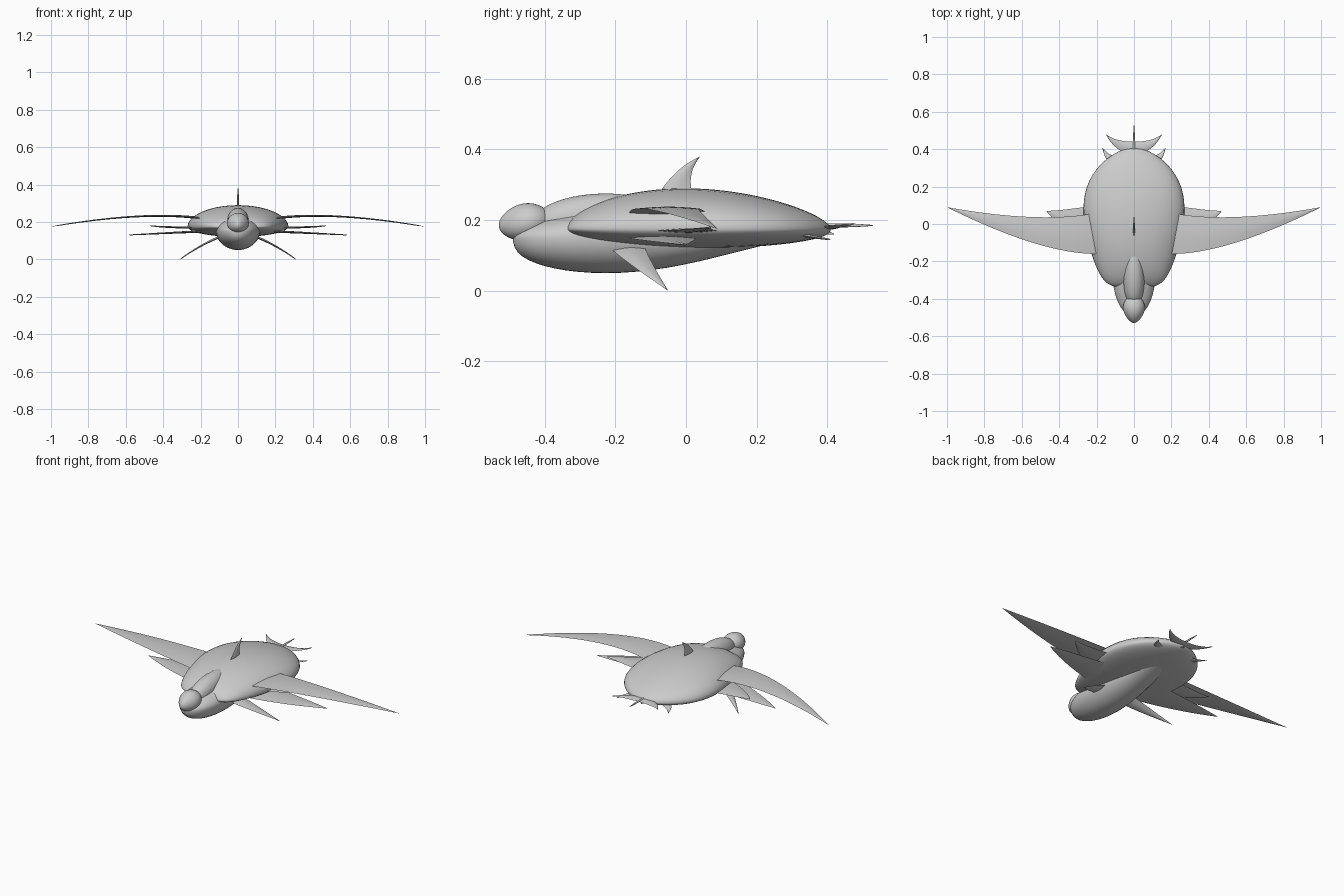
import bpy, bmesh, math
from mathutils import Vector

cube = bpy.data.objects.get("Cube")
if cube:
    bpy.data.objects.remove(cube)

grey = bpy.data.materials.new("skin grey")
grey.use_nodes = True
COLOR = (0.6, 0.6, 0.6, 1)
grey.diffuse_color = COLOR
grey.node_tree.nodes["Principled BSDF"].inputs["Base Color"].default_value = COLOR


def mix(start, end, t):
    return start + (end - start) * t


def skin(name, rings, mirrored=False):
    """Bridge closed rings into a capped, smooth-shaded surface."""
    bm = bmesh.new()
    loops = [[bm.verts.new(point) for point in ring] for ring in rings]
    for near, far in zip(loops, loops[1:]):
        for i in range(len(near)):
            bm.faces.new((near[i - 1], near[i], far[i], far[i - 1]))
    bm.faces.new(loops[0])
    bm.faces.new(loops[-1])
    bmesh.ops.recalc_face_normals(bm, faces=bm.faces)
    mesh = bpy.data.meshes.new(name)
    bm.to_mesh(mesh)
    bm.free()
    mesh.materials.append(grey)
    part = bpy.data.objects.new(name, mesh)
    bpy.context.collection.objects.link(part)
    if mirrored:
        part.modifiers.new("Mirror", 'MIRROR')
    bpy.ops.object.select_all(action='DESELECT')
    part.select_set(True)
    bpy.context.view_layer.objects.active = part
    bpy.ops.object.shade_smooth_by_angle(angle=math.radians(50))


def swell(size, peak, nose=0.5, rear=0.5):
    """Rounded taper along a hull: fullest at peak, blunter for low exponents."""
    skew = math.log(0.5) / math.log(peak)
    return lambda t: size * math.sin(math.pi * t ** skew) ** mix(nose, rear, t)


def hull(name, front, back, edge, width, rise, drop, stations=32, sides=40):
    """Loft along y around an edge line with separate upper and lower swells."""
    rings = []
    for k in range(stations):
        t = (1 - math.cos(math.pi * (k + 0.5) / stations)) / 2
        middle = mix(*edge, t)
        ring = []
        for i in range(sides):
            angle = math.tau * i / sides
            up = math.sin(angle)
            height = rise(t) if up > 0 else drop(t)
            ring.append((width(t) * math.cos(angle), mix(front, back, t), middle + up * height))
        rings.append(ring)
    skin(name, rings)


def curve(start, bend, end, t):
    return start.lerp(bend, t).lerp(bend.lerp(end, t), t)


def fin(name, front, front_bend, back, back_bend, tip, thick=0.014, mirrored=True, steps=24):
    """Thin lens-section blade between two curved edges that meet at the tip."""
    front, front_bend, back, back_bend, tip = map(Vector, (front, front_bend, back, back_bend, tip))
    normal = (back - front).cross(tip - front).normalized()
    across = [i / 6 for i in range(6)]
    rings = []
    for k in range(steps):
        t = k / steps
        lead = curve(front, front_bend, tip, t)
        trail = curve(back, back_bend, tip, t)
        bulge = normal * mix(thick, thick / 3, t) / 2
        upper = [lead.lerp(trail, s) + bulge * math.sin(math.pi * s) for s in across]
        lower = [trail.lerp(lead, s) - bulge * math.sin(math.pi * s) for s in across]
        rings.append(upper + lower)
    rings.append([point.lerp(tip, 0.9) for point in rings[-1]])
    skin(name, rings, mirrored)


# Broad domed back
hull("back_shell", -0.34, 0.41, edge=(0.175, 0.175),
     width=swell(0.27, 0.56, nose=0.2, rear=0.55),
     rise=swell(0.115, 0.45, nose=0.6, rear=0.6),
     drop=swell(0.055, 0.5, nose=0.4, rear=0.4))

# Lower body with the jaw at its front
hull("belly", -0.49, 0.42, edge=(0.15, 0.16),
     width=swell(0.118, 0.3, nose=0.8, rear=0.7),
     rise=swell(0.08, 0.4, nose=0.7, rear=0.7),
     drop=swell(0.103, 0.3, nose=0.7, rear=1.6))

# Rounded snout and the ridge running back from it
hull("head", -0.53, -0.38, edge=(0.185, 0.2),
     width=swell(0.058, 0.56), rise=swell(0.055, 0.5), drop=swell(0.05, 0.5))
hull("neck_ridge", -0.43, -0.1, edge=(0.19, 0.24),
     width=swell(0.056, 0.4), rise=swell(0.06, 0.4), drop=swell(0.05, 0.5))

# Long upper wings, then two shorter pairs below
fin("upper_wing", front=(0.2, -0.16, 0.22), front_bend=(0.5, -0.16, 0.26),
    back=(0.2, 0.06, 0.22), back_bend=(0.5, 0, 0.26), tip=(1, 0.09, 0.175))
fin("middle_wing", front=(0.2, -0.1, 0.17), front_bend=(0.4, -0.02, 0.17),
    back=(0.2, 0.1, 0.17), back_bend=(0.4, 0.07, 0.17), tip=(0.47, 0.07, 0.18))
fin("lower_wing", front=(0.18, -0.17, 0.15), front_bend=(0.4, -0.11, 0.14),
    back=(0.18, 0.03, 0.15), back_bend=(0.4, 0.02, 0.14), tip=(0.59, 0, 0.13))

# Swept flippers under the chest
fin("chest_flipper", front=(0.08, -0.22, 0.125), front_bend=(0.2, -0.17, 0.08),
    back=(0.08, -0.12, 0.13), back_bend=(0.2, -0.1, 0.08), tip=(0.31, -0.05, 0))

# Upright back fin
fin("dorsal_fin", front=(0, -0.08, 0.27), front_bend=(0, -0.03, 0.35),
    back=(0, 0.02, 0.27), back_bend=(0, 0, 0.33), tip=(0, 0.04, 0.38), mirrored=False)

# Rear side fins, crescent tail and its trailing spine
fin("rear_fin", front=(0.08, 0.29, 0.16), front_bend=(0.15, 0.31, 0.16),
    back=(0.08, 0.36, 0.16), back_bend=(0.13, 0.36, 0.15), tip=(0.17, 0.41, 0.145))
fin("tail_fluke", front=(0, 0.37, 0.18), front_bend=(0.1, 0.38, 0.18),
    back=(0, 0.44, 0.18), back_bend=(0.1, 0.44, 0.18), tip=(0.15, 0.48, 0.19))
hull("tail_spine", 0.36, 0.53, edge=(0.185, 0.185),
     width=swell(0.006, 0.3), rise=swell(0.006, 0.3), drop=swell(0.006, 0.3), sides=12)
